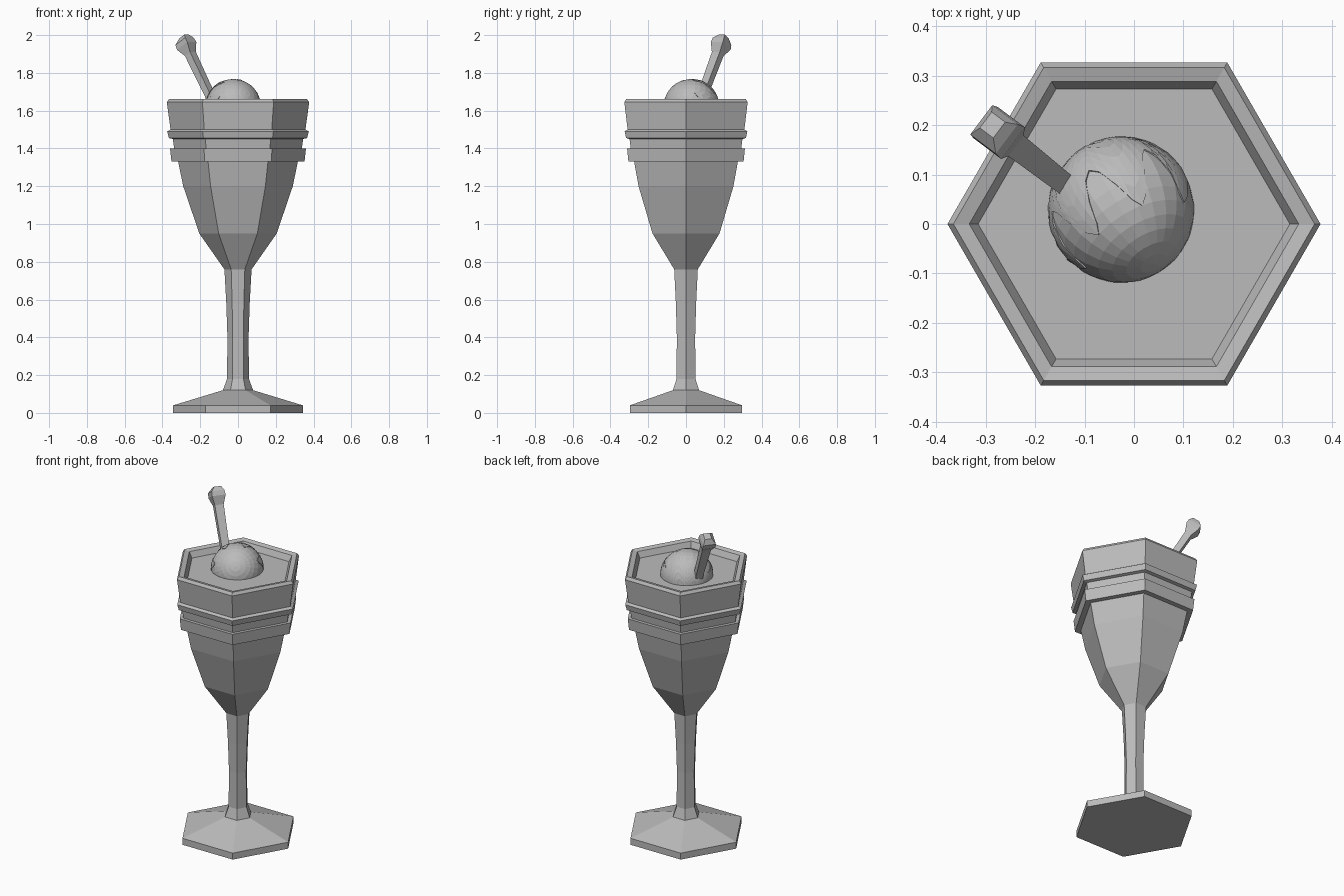
import bpy, bmesh, math
from mathutils import Vector

cube = bpy.data.objects.get("Cube")
if cube:
    bpy.data.objects.remove(cube, do_unlink=True)

grey = bpy.data.materials.new("plain grey")
grey.use_nodes = True
grey.diffuse_color = (0.5, 0.5, 0.5, 1)
grey.node_tree.nodes["Principled BSDF"].inputs["Base Color"].default_value = (0.5, 0.5, 0.5, 1)


def loft(name, rings, cap_start=True, cap_end=True):
    """Skin a list of equal closed rings of points."""
    bm = bmesh.new()
    rows = [[bm.verts.new(p) for p in ring] for ring in rings]
    n = len(rows[0])
    for a, b in zip(rows, rows[1:]):
        for i in range(n):
            j = (i + 1) % n
            bm.faces.new((a[i], a[j], b[j], b[i]))
    if cap_start:
        bm.faces.new(rows[0][::-1])
    if cap_end:
        bm.faces.new(rows[-1])
    bmesh.ops.recalc_face_normals(bm, faces=bm.faces)
    mesh = bpy.data.meshes.new(name)
    bm.to_mesh(mesh)
    bm.free()
    mesh.materials.append(grey)
    obj = bpy.data.objects.new(name, mesh)
    bpy.context.collection.objects.link(obj)
    return obj


def hexagons(profile):
    return [[(r * math.cos(i * math.pi / 3), r * math.sin(i * math.pi / 3), z)
             for i in range(6)] for r, z in profile]


# Glass: foot, stem and bowl
loft("glass_foot", hexagons([(0.343, 0), (0.343, 0.04), (0.08, 0.12)]))
loft("glass_stem", hexagons([(0.08, 0.12), (0.058, 0.18), (0.056, 0.4),
                             (0.062, 0.58), (0.072, 0.76)]))
loft("glass_bowl", hexagons([(0.072, 0.76), (0.205, 0.95), (0.29, 1.2), (0.318, 1.335)]))

# Banded collar and rim, with the drink surface sunk inside
loft("glass_rim", hexagons([
    (0.30, 1.33), (0.352, 1.33), (0.36, 1.40), (0.338, 1.40), (0.345, 1.45),
    (0.366, 1.455), (0.375, 1.49), (0.357, 1.50), (0.377, 1.645), (0.365, 1.662),
    (0.333, 1.655), (0.315, 1.62)]))

# Ice cream scoop, its pole leaning to the front
centre = Vector((-0.025, 0.028, 1.621))
pole = Vector((0.44, -0.74, 0.5)).normalized()
turn = pole.to_track_quat('Z', 'Y')


def on_ball(radius, polar, around):
    s = math.sin(polar)
    return centre + turn @ Vector((s * math.cos(around), s * math.sin(around),
                                   math.cos(polar))) * radius


bpy.ops.mesh.primitive_uv_sphere_add(segments=24, ring_count=16, radius=0.147, location=centre)
scoop = bpy.context.object
scoop.name = "ice_cream_scoop"
scoop.rotation_euler = turn.to_euler()
scoop.data.materials.append(grey)

# Sauce: thin shell over the back of the scoop with a dripping edge
tip = turn.inverted() @ Vector((0.045, 0.0, 0.14))
phase = math.atan2(tip.y, tip.x)
SEG, ROWS, DRIPS = 56, 8, 7
sauce = []
for row in range(-1, ROWS):
    t = max(row, 0) / ROWS
    ring = []
    for i in range(SEG):
        a = 2 * math.pi * i / SEG + phase
        edge = math.radians(80 - 24 * math.cos(DRIPS * (a - phase)))
        ring.append(on_ball(0.144 if row < 0 else 0.149, edge + (math.pi - edge) * t, a))
    sauce.append(ring)
loft("sauce", sauce, cap_start=False)

# Spoon handle: square section leaning to the back
side = Vector((0.6, 0.8, 0))
axis = Vector((-0.125, 0.1, 0.26)).normalized()
depth = axis.cross(side).normalized()
stations = [((-0.12, 0.065, 1.60), 0.020, 0.018),
            ((-0.152, 0.09, 1.69), 0.022, 0.018),
            ((-0.252, 0.168, 1.90), 0.026, 0.020),
            ((-0.272, 0.184, 1.943), 0.040, 0.040),
            ((-0.283, 0.191, 1.967), 0.037, 0.038),
            ((-0.286, 0.200, 1.992), 0.020, 0.020)]
corners = [(-1, -1), (1, -1), (1, 1), (-1, 1)]
loft("spoon_handle", [[Vector(p) + side * w * u + depth * d * v for u, v in corners]
                      for p, w, d in stations])
